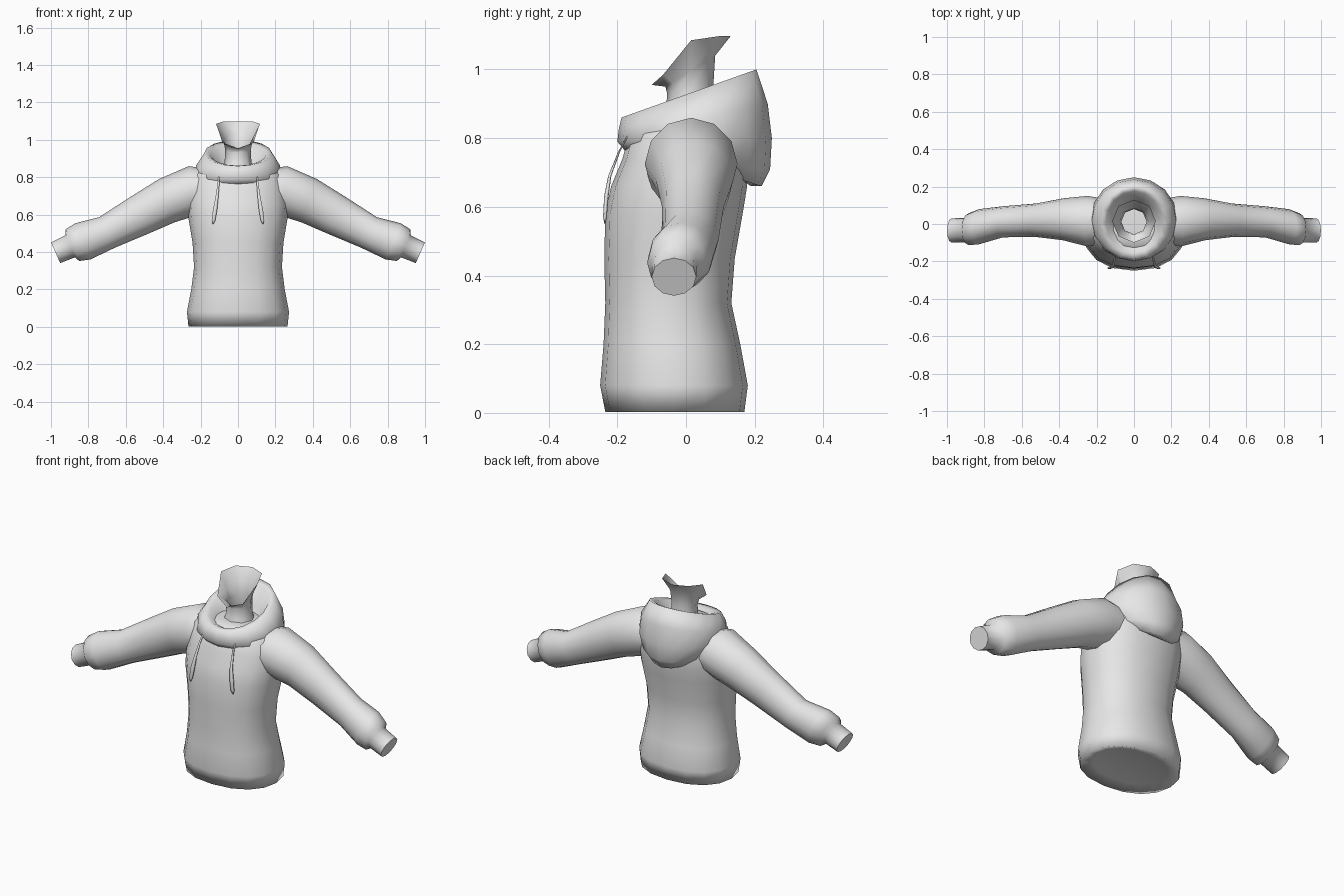
import bpy, math
from mathutils import Vector

if "Cube" in bpy.data.objects:
    bpy.data.objects.remove(bpy.data.objects["Cube"])

grey = bpy.data.materials.new("soft grey")
grey.diffuse_color = (0.8, 0.8, 0.8, 1)
grey.use_nodes = True
grey.node_tree.nodes["Principled BSDF"].inputs["Base Color"].default_value = grey.diffuse_color


def loft(name, rings, cap_start=False, cap_end=False, mirror=False, angle=80):
    """Skin a list of equal-length point rings with quads."""
    n = len(rings[0])
    verts = [p for r in rings for p in r]
    faces = []
    for k in range(len(rings) - 1):
        for i in range(n):
            j = (i + 1) % n
            faces.append((k * n + i, k * n + j, (k + 1) * n + j, (k + 1) * n + i))
    for use, start in ((cap_start, 0), (cap_end, (len(rings) - 1) * n)):
        if use:
            verts.append(sum((Vector(v) for v in verts[start:start + n]), Vector()) / n)
            c = len(verts) - 1
            for i in range(n):
                a, b = start + i, start + (i + 1) % n
                faces.append((b, a, c) if start == 0 else (a, b, c))
    me = bpy.data.meshes.new(name)
    me.from_pydata(verts, [], faces)
    me.materials.append(grey)
    ob = bpy.data.objects.new(name, me)
    bpy.context.collection.objects.link(ob)
    bpy.ops.object.select_all(action='DESELECT')
    ob.select_set(True)
    bpy.context.view_layer.objects.active = ob
    bpy.ops.object.shade_smooth_by_angle(angle=math.radians(angle))
    if mirror:
        ob.modifiers.new("mirror", 'MIRROR')
    return ob


def level_ring(rx, yf, yb, zf, zb, n=16, power=2.0):
    """Ring around z, tilted from the front height zf to the back height zb."""
    pts = []
    for i in range(n):
        a = 2 * math.pi * i / n - math.pi / 2
        c, s = math.cos(a), math.sin(a)
        x = math.copysign(abs(c) ** (2 / power), c) * rx
        t = (math.copysign(abs(s) ** (2 / power), s) + 1) / 2
        pts.append((x, yf + (yb - yf) * t, zf + (zb - zf) * t))
    return pts


def tube_ring(x, y, z, tilt, rn, ry, n=12):
    """Ring across a limb heading along +x and dropping by the tilt angle."""
    pts = []
    for i in range(n):
        a = 2 * math.pi * i / n
        u = rn * math.sin(a)
        pts.append((x + u * math.sin(tilt), y + ry * math.cos(a), z + u * math.cos(tilt)))
    return pts


# torso: half width, front y, back y, height
torso = [
    (0.20, -0.17, 0.12, 0.02), (0.265, -0.235, 0.17, 0.003), (0.273, -0.25, 0.18, 0.08),
    (0.25, -0.24, 0.158, 0.2), (0.235, -0.235, 0.132, 0.32), (0.243, -0.238, 0.142, 0.45),
    (0.265, -0.235, 0.165, 0.58), (0.27, -0.218, 0.178, 0.66), (0.265, -0.185, 0.18, 0.74),
    (0.24, -0.165, 0.165, 0.81), (0.19, -0.12, 0.13, 0.855), (0.10, -0.07, 0.08, 0.86)]
loft("torso", [level_ring(rx, yf, yb, z, z, 16, 2.25) for rx, yf, yb, z in torso],
     cap_start=True, cap_end=True, angle=110)

# sleeve with gathered cuff
sleeve = [
    (0.15, 0.015, 0.735, 0.1, 0.11, 0.12), (0.25, 0.015, 0.725, 0.1, 0.135, 0.135),
    (0.38, 0.025, 0.675, 0.35, 0.123, 0.112), (0.52, 0.02, 0.6, 0.48, 0.11, 0.09),
    (0.70, 0.012, 0.505, 0.48, 0.092, 0.083), (0.83, -0.015, 0.457, 0.4, 0.105, 0.094),
    (0.885, -0.028, 0.437, 0.4, 0.092, 0.085), (0.898, -0.033, 0.43, 0.42, 0.064, 0.066),
    (0.975, -0.035, 0.396, 0.42, 0.06, 0.065)]
loft("sleeve", [tube_ring(*r) for r in sleeve], cap_end=True, mirror=True, angle=70)

# hood lying on the shoulders: outer pouch, rolled rim, inner funnel
hood = [
    (0.09, 0.0, 0.19, 0.78, 0.66), (0.14, -0.10, 0.22, 0.76, 0.66),
    (0.20, -0.175, 0.245, 0.76, 0.71), (0.233, -0.2, 0.25, 0.79, 0.80),
    (0.225, -0.196, 0.238, 0.825, 0.90), (0.18, -0.188, 0.205, 0.86, 1.0),
    (0.15, -0.155, 0.175, 0.862, 0.985), (0.115, -0.11, 0.13, 0.84, 0.89),
    (0.07, -0.06, 0.08, 0.81, 0.82)]
loft("hood", [level_ring(*r) for r in hood], cap_start=True, angle=110)

# neck flaring up to an open jaw line
neck = [level_ring(*r, n=8) for r in (
    (0.10, -0.08, 0.10, 0.81, 0.81), (0.072, -0.058, 0.08, 0.88, 0.88),
    (0.068, -0.055, 0.08, 0.93, 0.96), (0.078, -0.06, 0.085, 0.95, 1.04))]
jaw = level_ring(0.117, -0.1, 0.13, 0, 0, n=8)
heights = [0.955, 0.985, 1.085, 1.097, 1.097]
neck.append([(x, y, heights[min(i, 8 - i)]) for i, (x, y, _) in enumerate(jaw)])
loft("neck", neck)

# drawstring: thin at the collar, thicker at the tip
cord = [(0.10, -0.165, 0.815, 0.004), (0.105, -0.195, 0.76, 0.006),
        (0.113, -0.222, 0.69, 0.009), (0.122, -0.232, 0.63, 0.013),
        (0.131, -0.236, 0.57, 0.011), (0.133, -0.236, 0.55, 0.003)]
loft("drawstring", [level_ring(r, y - 0.5 * r, y + 0.5 * r, z, z, 6) for x, y, z, r in cord],
     cap_start=True, cap_end=True, mirror=True)
# shift each cord ring sideways to its place on the chest
ob = bpy.data.objects["drawstring"]
for i, v in enumerate(ob.data.vertices):
    k = i // 6 if i < 36 else (0 if i == 36 else 5)
    v.co.x += cord[k][0]
